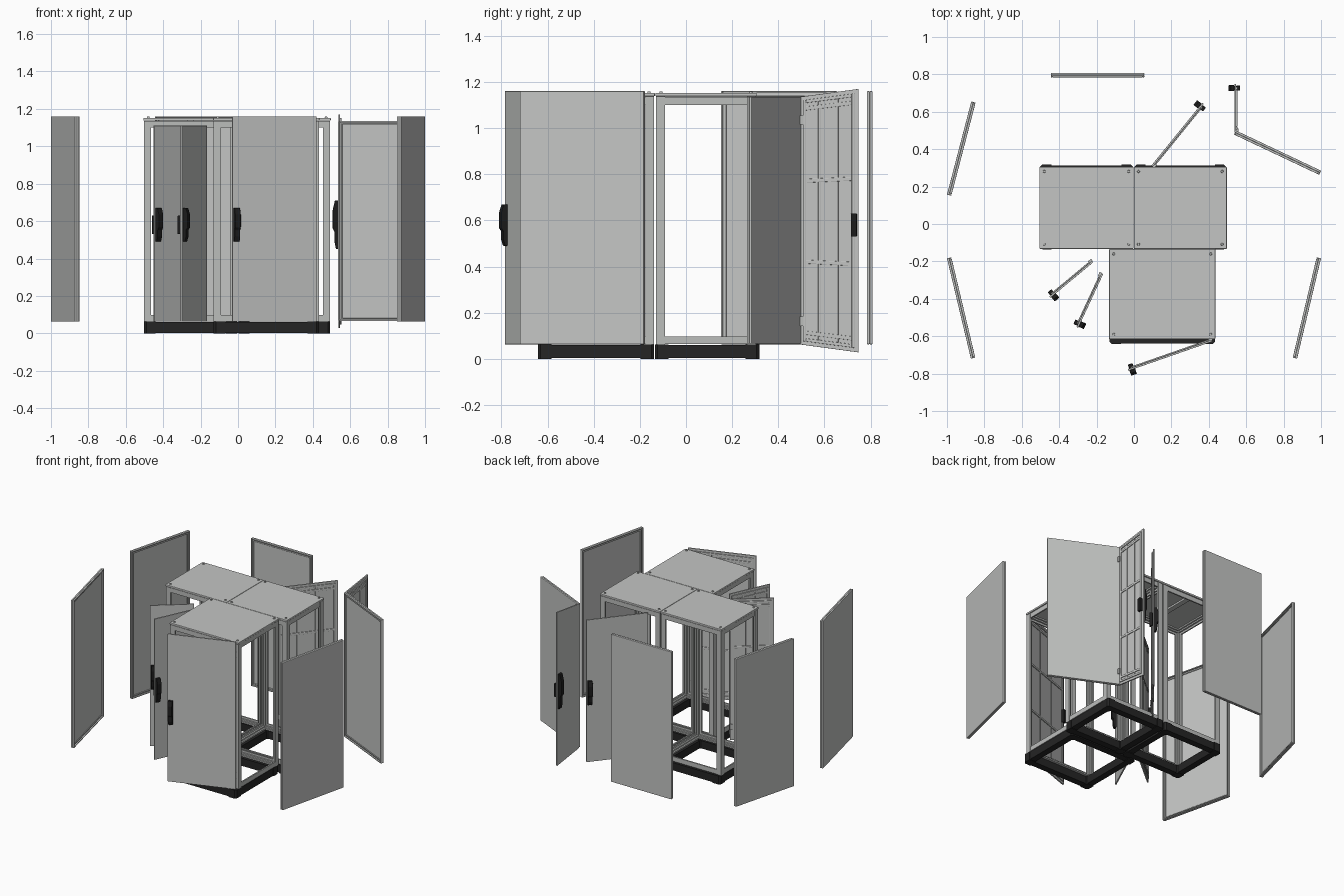
import bpy, bmesh, math
from mathutils import Vector, Matrix

if "Cube" in bpy.data.objects:
    bpy.data.objects.remove(bpy.data.objects["Cube"])


def material(name, rgb):
    m = bpy.data.materials.new(name)
    m.diffuse_color = (*rgb, 1)
    m.use_nodes = True
    m.node_tree.nodes["Principled BSDF"].inputs["Base Color"].default_value = m.diffuse_color
    return m


GREY = material("panel_grey", (0.55, 0.56, 0.55))
FRAME = material("frame_grey", (0.50, 0.51, 0.50))
PLINTH = material("plinth_black", (0.018, 0.018, 0.018))
BLACK = material("handle_black", (0.012, 0.012, 0.012))
X, Y, Z = Vector((1, 0, 0)), Vector((0, 1, 0)), Vector((0, 0, 1))


def prism(bm, profile, origin, u, v, w):
    """Extrude a 2D profile lying in the u,v plane along w."""
    o = Vector(origin)
    a = [bm.verts.new(o + u * p + v * q) for p, q in profile]
    b = [bm.verts.new(t.co + w) for t in a]
    bm.faces.new(a)
    bm.faces.new(b[::-1])
    n = len(a)
    for i in range(n):
        j = (i + 1) % n
        bm.faces.new((a[j], a[i], b[i], b[j]))


def box(bm, x0, x1, y0, y1, z0, z1):
    prism(bm, [(x0, y0), (x1, y0), (x1, y1), (x0, y1)], (0, 0, z0), X, Y, Z * (z1 - z0))


def finish(bm, name, mat, matrix=None, bevel=0.0):
    bmesh.ops.recalc_face_normals(bm, faces=bm.faces[:])
    me = bpy.data.meshes.new(name)
    bm.to_mesh(me)
    bm.free()
    me.materials.append(mat)
    ob = bpy.data.objects.new(name, me)
    bpy.context.collection.objects.link(ob)
    if matrix:
        ob.matrix_world = matrix
    if bevel:
        mod = ob.modifiers.new("soft_edges", 'BEVEL')
        mod.width = bevel
        mod.segments = 2
        mod.limit_method = 'ANGLE'
    return ob


# ---- cabinets: plinth, open frame and roof ----
S = 0.038
STEP = [(0, 0), (S, 0), (S, .012), (.024, .012), (.024, .024), (.012, .024), (.012, S), (0, S)]
RAIL = [(0, 0), (.034, 0), (.034, .010), (.022, .010), (.022, .020), (.010, .020), (.010, .034), (0, .034)]
Z0, Z1 = 0.063, 1.136


def cabinet(name, x0, x1, y0, y1, py0, py1):
    # uprights with a stepped section, and rails between them
    bm = bmesh.new()
    for x, sx in ((x0, 1), (x1, -1)):
        for y, sy in ((y0, 1), (y1, -1)):
            prism(bm, STEP, (x, y, Z0), X * sx, Y * sy, Z * (Z1 - Z0))
    for z, sz in ((Z0, 1), (Z1, -1)):
        for y, sy in ((y0, 1), (y1, -1)):
            prism(bm, RAIL, (x0 + .01, y + .002 * sy, z + .001 * sz), Y * sy, Z * sz, X * (x1 - x0 - .02))
        for x, sx in ((x0, 1), (x1, -1)):
            prism(bm, RAIL, (x + .002 * sx, y0 + .01, z + .001 * sz), X * sx, Z * sz, Y * (y1 - y0 - .02))
    finish(bm, name + "_frame", FRAME)

    # roof sheet with a downward lip and a stiffener beneath
    bm = bmesh.new()
    e = .003
    box(bm, x0 - e, x1 + e, y0 - e, y1 + e, 1.138, 1.152)
    xm = (x0 + x1) / 2
    box(bm, xm - .02, xm + .02, y0 + .03, y1 - .03, 1.125, 1.14)
    finish(bm, name + "_roof", GREY, bevel=.003)

    # roof bolts
    bm = bmesh.new()
    for x in (x0 + .022, x1 - .022):
        for y in (y0 + .022, y1 - .022):
            bmesh.ops.create_cone(bm, cap_ends=True, segments=12, radius1=.008, radius2=.006,
                                  depth=.008, matrix=Matrix.Translation((x, y, 1.154)))
    finish(bm, name + "_roof_bolts", FRAME)

    # plinth ring with corner blocks
    bm = bmesh.new()
    w, c = .048, .06
    for a in (py0 + .004, py1 - w - .004):
        box(bm, x0 + .02, x1 - .02, a, a + w, .003, .060)
    for a in (x0 + .004, x1 - w - .004):
        box(bm, a, a + w, py0 + .02, py1 - .02, .003, .060)
    corner = [(.012, 0), (c, 0), (c, .05), (.05, c), (0, c), (0, .012)]
    for x, sx in ((x0, 1), (x1, -1)):
        for y, sy in ((py0, 1), (py1, -1)):
            prism(bm, corner, (x, y, 0), X * sx, Y * sy, Z * .063)
    finish(bm, name + "_plinth", PLINTH)


cabinet("left_cabinet", -.502, -.006, -.130, .303, -.135, .318)
cabinet("right_cabinet", .002, .493, -.130, .303, -.135, .318)
cabinet("front_cabinet", -.130, .432, -.612, -.138, -.642, -.138)


# ---- loose panels and open doors ----
def along(p0, p1):
    """Local x runs p0 to p1, local -y points outward."""
    d = Vector((p1[0] - p0[0], p1[1] - p0[1], 0))
    m = Matrix.Translation((p0[0], p0[1], 0)) @ Matrix.Rotation(math.atan2(d.y, d.x), 4, 'Z')
    return m, d.length


def ring(bm, L, z0, z1, inset, w, y0, y1):
    a, b, lo, hi = inset, L - inset, z0 + inset, z1 - inset
    box(bm, a, a + w, y0, y1, lo, hi)
    box(bm, b - w, b, y0, y1, lo, hi)
    box(bm, a + w, b - w, y0, y1, lo, lo + w)
    box(bm, a + w, b - w, y0, y1, hi - w, hi)


def panel(name, p0, p1, z0=.063, z1=1.16):
    m, L = along(p0, p1)
    bm = bmesh.new()
    box(bm, 0, L, 0, .012, z0, z1)
    ring(bm, L, z0, z1, 0, .008, .012, .024)
    ring(bm, L, z0, z1, .014, .008, .012, .019)
    finish(bm, name, GREY, m, .003)


def door(name, p0, p1, z0=.063, z1=1.11, taper=0.0, grip=.09):
    m, L = along(p0, p1)
    bm = bmesh.new()
    box(bm, 0, L, 0, .010, z0, z1)
    # inner stiffening frame, cross ribs and uprights
    ring(bm, L, z0, z1, .016, .014, .010, .017)
    h = z1 - z0
    for f in (.05, .335, .66, .95):
        zc = z0 + h * f
        box(bm, .02, L - .02, .010, .016, zc - .008, zc + .008)
    for f in (.36, .66):
        box(bm, L * f - .005, L * f + .005, .010, .015, z0 + .03, z1 - .03)
    zc = (z0 + z1) / 2
    for v in bm.verts:
        v.co.z = zc + (v.co.z - zc) * (1 + taper * (1 - v.co.x / L))
    finish(bm, name, GREY, m, .0015)

    # lever handle outside, lock box inside
    bm = bmesh.new()
    zh = .58
    g = grip
    lever = [(0, -g), (-.012, -g), (-.020, -g * .7), (-.020, -g * .3), (-.030, -g * .15),
             (-.030, g * .6), (-.018, g), (0, g)]
    prism(bm, lever, (.006, 0, zh), Y, Z, X * .032)
    box(bm, .008, .034, .010, .032, zh - .05, zh + .05)
    finish(bm, name + "_handle", BLACK, m, .003)

    # hinges at the far edge
    bm = bmesh.new()
    for z in (z0 + .1, z1 - .1):
        box(bm, L - .02, L + .003, .008, .022, z - .02, z + .02)
    finish(bm, name + "_hinges", FRAME, m)


panel("left_rear_side_panel", (-.870, .655), (-1.0, .157))
panel("left_front_side_panel", (-1.0, -.183), (-.872, -.720))
panel("right_front_side_panel", (.872, -.720), (1.0, -.183))
panel("right_rear_side_panel", (1.0, .285), (.545, .500), .066, 1.135)
panel("rear_panel", (.055, .808), (-.445, .808))

door("front_door", (-.030, -.785), (.420, -.628), z1=1.16)
door("left_outer_door", (-.447, -.395), (-.218, -.205))
door("left_inner_door", (-.298, -.555), (-.165, -.268))
door("rear_door", (.365, .648), (.093, .313), z1=1.12)
door("right_rear_door", (.536, .748), (.536, .490), z1=1.135, taper=.065, grip=.13)
